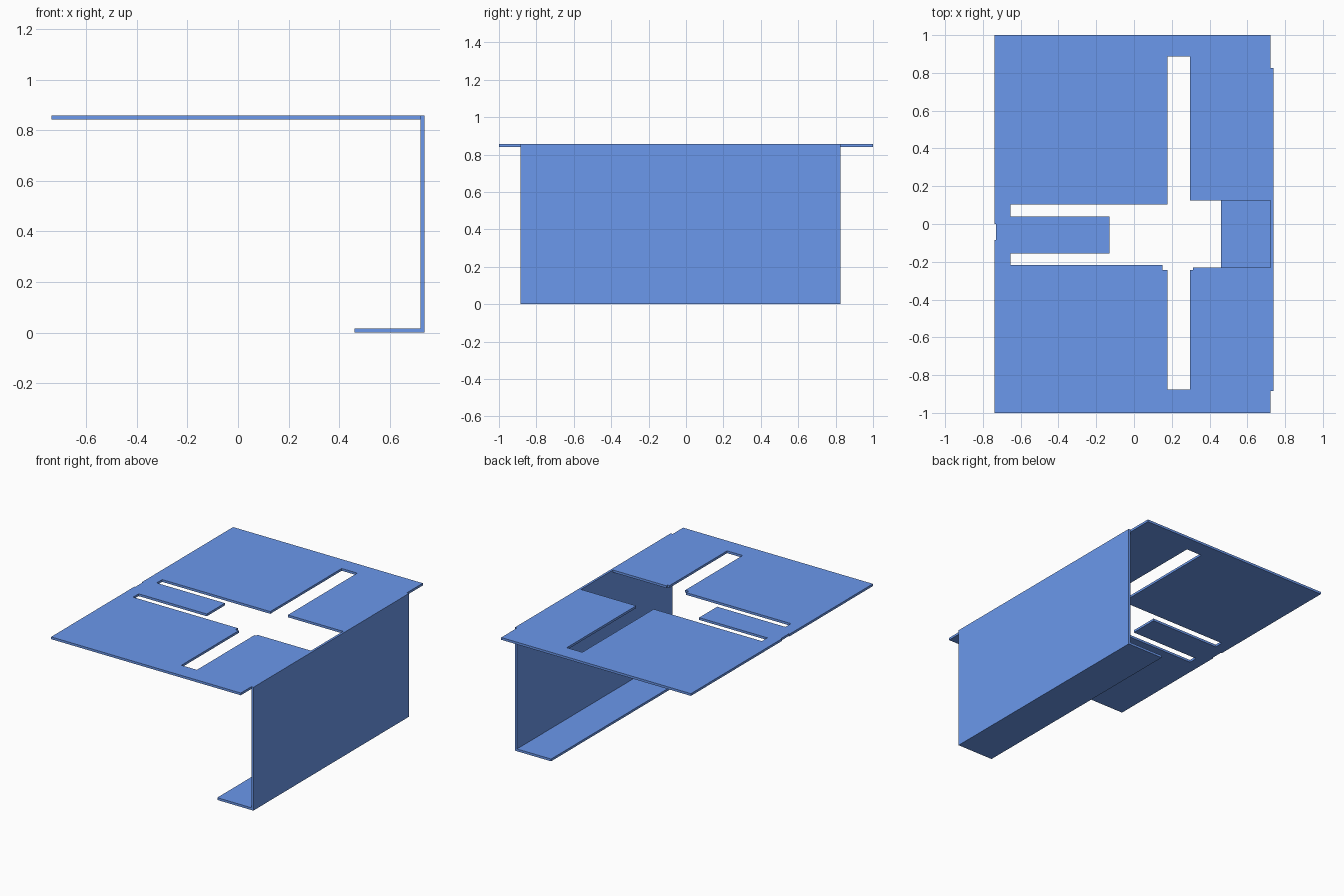
import bpy
import bmesh
from mathutils import Vector

if "Cube" in bpy.data.objects:
    bpy.data.objects.remove(bpy.data.objects["Cube"])

T = 0.016           # sheet thickness
H = 0.858           # overall height
X0, X1 = -0.738, 0.738
XW = X1 - T         # inner face of the wall

blue = bpy.data.materials.new("blue_sheet")
blue.diffuse_color = (0.146, 0.315, 0.84, 1)
blue.use_nodes = True
blue.node_tree.nodes["Principled BSDF"].inputs["Base Color"].default_value = blue.diffuse_color


def extrude_outline(name, points, direction):
    """Closed flat outline swept along a direction into a solid."""
    bm = bmesh.new()
    face = bm.faces.new([bm.verts.new(p) for p in points])
    res = bmesh.ops.extrude_face_region(bm, geom=[face])
    moved = [g for g in res["geom"] if isinstance(g, bmesh.types.BMVert)]
    bmesh.ops.translate(bm, verts=moved, vec=Vector(direction))
    bmesh.ops.triangulate(bm, faces=[f for f in bm.faces if len(f.verts) > 4])
    bmesh.ops.recalc_face_normals(bm, faces=bm.faces)
    mesh = bpy.data.meshes.new(name)
    bm.to_mesh(mesh)
    bm.free()
    mesh.materials.append(blue)
    obj = bpy.data.objects.new(name, mesh)
    bpy.context.collection.objects.link(obj)
    return obj


# Top plate: outer edge with a small notch, then the cross-shaped opening and tongue
plate = [
    (XW, 1), (X0, 1),
    (X0, 0.001), (-0.731, 0.001), (-0.731, -0.086), (X0, -0.086),
    (X0, -1), (XW, -1),
    # lower slot
    (XW, -0.229), (0.312, -0.229), (0.312, -0.244), (0.297, -0.244),
    (0.297, -0.876), (0.177, -0.876), (0.177, -0.244), (0.151, -0.244),
    # left slots around the tongue
    (0.151, -0.218), (-0.655, -0.218), (-0.655, -0.157), (-0.130, -0.157),
    (-0.130, 0.041), (-0.655, 0.041), (-0.655, 0.102), (0.177, 0.102),
    # upper slot
    (0.177, 0.887), (0.297, 0.887), (0.297, 0.124), (XW, 0.124),
]
extrude_outline("top_plate", [(x, y, H - T) for x, y in plate], (0, 0, T))

# Side wall with folded bottom flange, as one bent sheet
bent = [(0.46, 0), (X1, 0), (X1, H), (XW, H), (XW, T), (0.46, T)]
extrude_outline("side_wall_and_flange", [(x, -0.885, z) for x, z in bent], (0, 0.885 + 0.826, 0))
